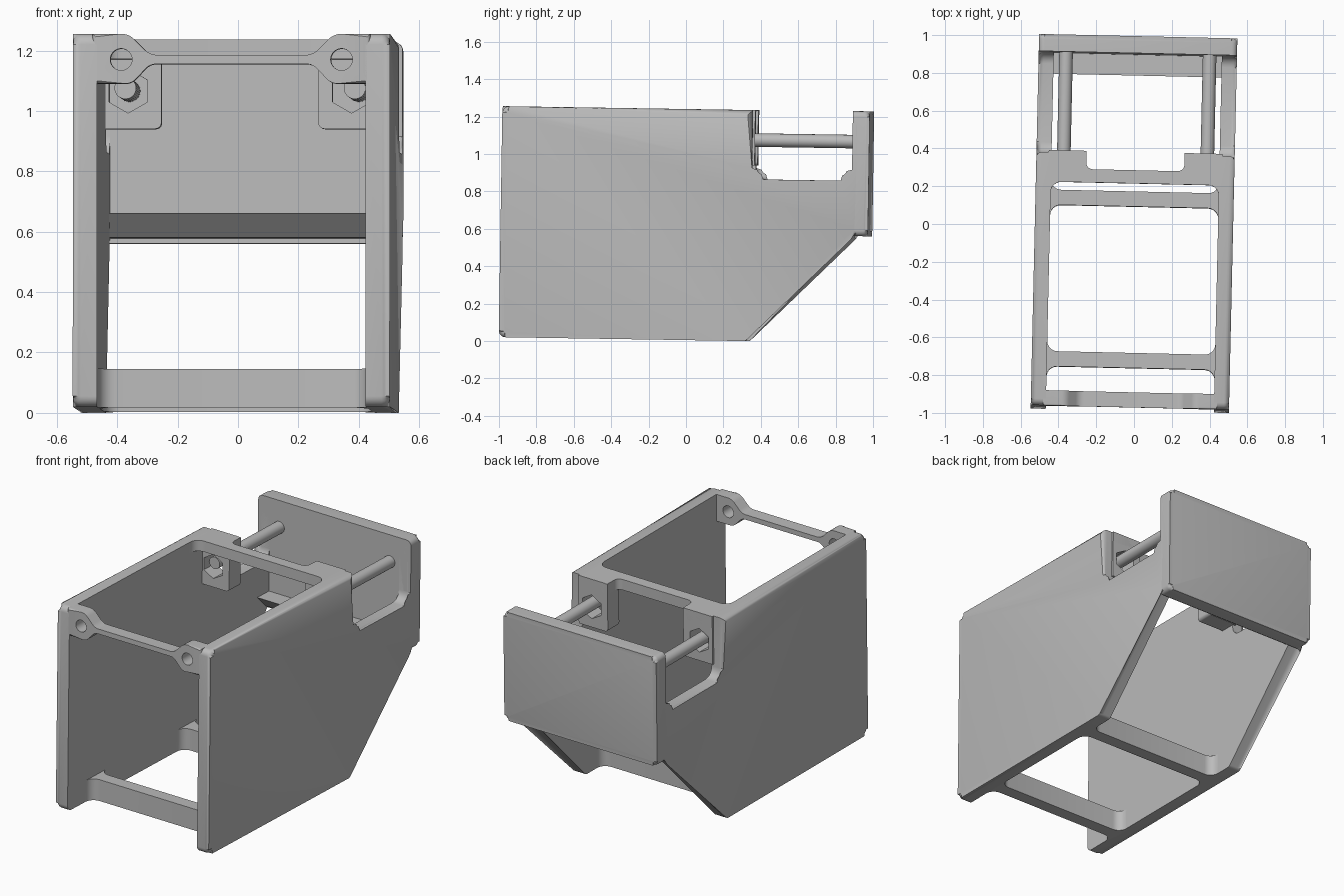
import bpy
import bmesh
from math import radians, tan, pi
from mathutils import Vector, Matrix

cube = bpy.data.objects.get("Cube")
if cube:
    bpy.data.objects.remove(cube, do_unlink=True)

grey = bpy.data.materials.new("light grey plastic")
grey.use_nodes = True
grey.diffuse_color = (0.5, 0.5, 0.5, 1)
grey.node_tree.nodes["Principled BSDF"].inputs["Base Color"].default_value = (0.5, 0.5, 0.5, 1)

# The whole holder leans and turns very slightly about its middle
LEAN = (Matrix.Translation((0, 0, 0.62)) @ Matrix.Rotation(radians(-1.3), 4, "Z")
        @ Matrix.Rotation(radians(-0.9), 4, "X") @ Matrix.Translation((0, 0, -0.62)))

HALF, INNER, TUCK = 0.525, 0.445, 0.46      # outer half width, cavity half width, overlap
FRONT, BACK, BASE, TOP = -0.98, 0.98, 0.005, 1.24


def rounded(points, steps=6):
    """Round polygon corners; each point is (u, v) or (u, v, radius)."""
    out = []
    for i, point in enumerate(points):
        p = Vector(point[:2])
        if len(point) < 3:
            out.append(p)
            continue
        a = (Vector(points[i - 1][:2]) - p).normalized()
        b = (Vector(points[(i + 1) % len(points)][:2]) - p).normalized()
        half = a.angle(b) / 2
        reach = point[2] / tan(half)
        start, end = p + a * reach, p + b * reach
        centre = p + (a + b).normalized() * (Vector((reach, point[2])).length)
        sweep = (start - centre).angle_signed(end - centre)
        for k in range(steps + 1):
            out.append(centre + Matrix.Rotation(-sweep * k / steps, 2) @ (start - centre))
    return out


def place(axis, u, v, w):
    return {"X": (w, u, v), "Y": (u, w, v), "Z": (u, v, w)}[axis]


def finish(name, bm):
    bmesh.ops.recalc_face_normals(bm, faces=bm.faces)
    mesh = bpy.data.meshes.new(name)
    bm.to_mesh(mesh)
    bm.free()
    mesh.materials.append(grey)
    obj = bpy.data.objects.new(name, mesh)
    bpy.context.collection.objects.link(obj)
    return obj


def prism(name, points, axis, near, far, soft=0):
    """Extrude an outline along an axis; soft rounds the rim of the far end."""
    bm = bmesh.new()
    outline = rounded(points)
    rings = [[bm.verts.new(place(axis, p.x, p.y, w)) for p in outline] for w in (near, far)]
    bm.faces.new(rings[0])
    cap = bm.faces.new(rings[1])
    n = len(outline)
    for i in range(n):
        j = (i + 1) % n
        bm.faces.new((rings[0][i], rings[0][j], rings[1][j], rings[1][i]))
    if soft:
        bmesh.ops.bevel(bm, geom=list(cap.edges), offset=soft, segments=4, profile=0.5,
                        affect="EDGES", clamp_overlap=False)
    return finish(name, bm)


def rod(name, x, z, radius, near, far, sides=32):
    bm = bmesh.new()
    turn = Matrix.Translation((x, (near + far) / 2, z)) @ Matrix.Rotation(pi / 2, 4, "X")
    bmesh.ops.create_cone(bm, cap_ends=True, segments=sides, radius1=radius, radius2=radius,
                          depth=far - near, matrix=turn)
    return finish(name, bm)


def cut(obj, cutter):
    mod = obj.modifiers.new("hole", "BOOLEAN")
    mod.operation, mod.solver, mod.object = "DIFFERENCE", "EXACT", cutter
    bpy.context.view_layer.objects.active = obj
    bpy.ops.object.modifier_apply(modifier=mod.name)
    bpy.data.objects.remove(cutter, do_unlink=True)


def mirrored(points):
    """Add the mirror image of a half outline, in reverse order."""
    return points + [(-p[0],) + tuple(p[1:]) for p in reversed(points)]


parts = []

# Side walls with the rear notch and sloping underside
wall = [(FRONT, BASE, 0.035), (0.34, BASE, 0.03), (0.885, 0.585), (0.94, 0.585), (0.94, 1.2),
        (0.895, 1.2), (0.895, 0.87, 0.06), (0.36, 0.87, 0.06), (0.36, TOP), (FRONT, TOP, 0.035)]
for side, sign in (("left", 1), ("right", -1)):
    parts.append(prism(side + "_wall", wall, "X", sign * INNER, sign * HALF, 0.027))

# Rear panel
panel = [(-HALF, 0.575, 0.03), (HALF, 0.575, 0.03), (HALF, 1.243, 0.03), (-HALF, 1.243, 0.03)]
parts.append(prism("rear_panel", panel, "Y", 0.895, BACK + 0.005, 0.025))

# Ledge at the foot of the rear panel, cut square to the slope
ledge = [(0.785, 0.675), (0.9, 0.675), (0.9, 0.59), (0.865, 0.595)]
parts.append(prism("rear_ledge", ledge, "X", -TUCK, TUCK))

# Floor cross bars with filleted ends
for name, mid in (("front_floor_bar", -0.715), ("rear_floor_bar", 0.14)):
    lo, hi, fl = mid - 0.04, mid + 0.04, 0.055
    bar = mirrored([(INNER, lo, fl), (INNER, lo - fl - 0.005), (TUCK, lo - fl - 0.005),
                    (TUCK, hi + fl + 0.005), (INNER, hi + fl + 0.005), (INNER, hi, fl)][::-1])
    parts.append(prism(name, bar, "Z", BASE, 0.134))

# Front top rail with a screw lug at each end
rail = mirrored([(0.27, 1.17, 0.06), (0.34, TOP, 0.06), (TUCK, TOP),
                 (TUCK, 1.075), (0.33, 1.075, 0.05), (0.27, 1.14, 0.05)][::-1])
front_rail = prism("front_rail", rail, "Y", -0.9, FRONT, 0.01)
for x in (-0.365, 0.365):
    cut(front_rail, rod("hole_cutter", x, 1.155, 0.036, -1.1, -0.8))
parts.append(front_rail)

# Rear top rail, stepped around the two clamp blocks
rear = mirrored([(INNER, 0.205, 0.055), (INNER, 0.14), (TUCK, 0.14), (TUCK, 0.372),
                 (0.26, 0.372, 0.025), (0.26, 0.275, 0.035)][::-1])
parts.append(prism("rear_rail", rear, "Z", 1.175, TOP))

# Clamp blocks with hexagonal pockets, and the rods running to the rear panel
for side, sign in (("left", 1), ("right", -1)):
    block = [(sign * 0.26, 0.945, 0.02), (sign * TUCK, 0.945), (sign * TUCK, TOP - 0.001),
             (sign * 0.26, TOP - 0.001)]
    clamp = prism(side + "_clamp_block", block, "Y", 0.265, 0.372)
    cut(clamp, rod("pocket_cutter", sign * 0.37, 1.07, 0.073, 0.1, 0.5, 6))
    parts.append(clamp)
    parts.append(rod(side + "_rod", sign * 0.38, 1.08, 0.036, 0.29, 0.91))

# Lean everything together and shade the rounded edges
for obj in parts:
    obj.data.transform(LEAN)
    bpy.ops.object.select_all(action="DESELECT")
    obj.select_set(True)
    bpy.context.view_layer.objects.active = obj
    bpy.ops.object.shade_smooth_by_angle(angle=radians(35))
